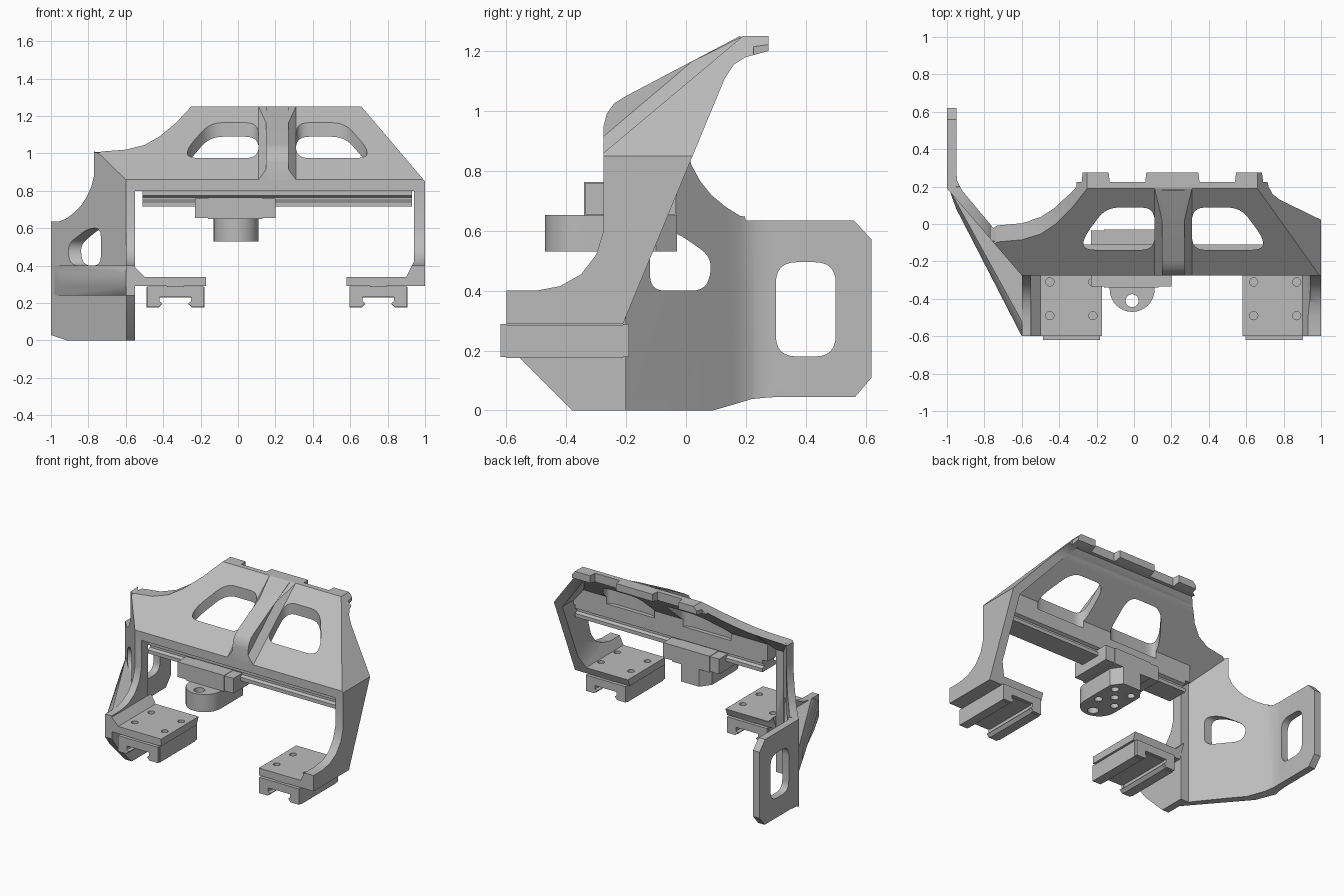
import bpy, bmesh, math
from mathutils import Vector

if "Cube" in bpy.data.objects:
    bpy.data.objects.remove(bpy.data.objects["Cube"], do_unlink=True)

grey = bpy.data.materials.new("plain grey")
grey.use_nodes = True
grey.diffuse_color = (0.5, 0.5, 0.5, 1)
grey.node_tree.nodes["Principled BSDF"].inputs["Base Color"].default_value = (0.5, 0.5, 0.5, 1)


def finish(name, bm):
    bmesh.ops.recalc_face_normals(bm, faces=bm.faces)
    mesh = bpy.data.meshes.new(name)
    bm.to_mesh(mesh)
    bm.free()
    mesh.materials.append(grey)
    ob = bpy.data.objects.new(name, mesh)
    bpy.context.collection.objects.link(ob)
    return ob


def prism(name, axis, pts, a, b):
    """Extrude a profile along an axis: x takes (y,z), y takes (x,z), z takes (x,y)."""
    place = {"x": lambda p, t: (t, p[0], p[1]),
             "y": lambda p, t: (p[0], t, p[1]),
             "z": lambda p, t: (p[0], p[1], t)}[axis]
    bm = bmesh.new()
    lo = [bm.verts.new(place(p, a)) for p in pts]
    hi = [bm.verts.new(place(p, b)) for p in pts]
    bm.faces.new(lo)
    bm.faces.new(hi)
    for i in range(len(pts)):
        j = (i + 1) % len(pts)
        bm.faces.new((lo[i], lo[j], hi[j], hi[i]))
    return finish(name, bm)


def hull(name, pts):
    bm = bmesh.new()
    for p in pts:
        bm.verts.new(p)
    bmesh.ops.convex_hull(bm, input=bm.verts)
    return finish(name, bm)


def rounded(pts, r, n=6):
    """Round every corner of a profile."""
    out = []
    for i, p in enumerate(pts):
        p, a, b = Vector(p), Vector(pts[i - 1]), Vector(pts[(i + 1) % len(pts)])
        s = p + (a - p).normalized() * min(r, (a - p).length * 0.45)
        e = p + (b - p).normalized() * min(r, (b - p).length * 0.45)
        for k in range(n + 1):
            t = k / n
            out.append(tuple(s * (1 - t) ** 2 + p * 2 * t * (1 - t) + e * t * t))
    return out


def rect(x0, x1, y0, y1):
    return [(x0, y0), (x1, y0), (x1, y1), (x0, y1)]


def circle(x, y, r, n=20):
    return [(x + r * math.cos(2 * math.pi * k / n), y + r * math.sin(2 * math.pi * k / n)) for k in range(n)]


def carve(ob, cutters, operation="DIFFERENCE"):
    for c in cutters:
        m = ob.modifiers.new("cut", "BOOLEAN")
        m.operation, m.solver, m.object = operation, "EXACT", c
    bpy.context.view_layer.update()
    ev = ob.evaluated_get(bpy.context.evaluated_depsgraph_get())
    mesh = bpy.data.meshes.new_from_object(ev)
    ob.modifiers.clear()
    ob.data = mesh
    for c in cutters:
        bpy.data.objects.remove(c, do_unlink=True)
    return ob


# Hood with both legs and foot plates, from one side profile
leg_side = [(-.6, .29), (-.6, .4), (-.5, .4), (-.42, .415), (-.35, .455), (-.3, .52), (-.275, .6),
            (-.275, .86), (.19, 1.25), (.275, 1.25), (.275, 1.2), (.2, 1.18), (.16, 1.155), (.13, 1.11), (-.21, .29)]
hood = prism("hood_and_legs", "x", leg_side, -.77, 1)
front_outline = [(-.8, 0), (1, 0), (1, .85), (.66, 1.25), (-.25, 1.25), (-.33, 1.165), (-.42, 1.09),
                 (-.5, 1.045), (-.6, 1.02), (-.73, 1.01), (-.76, .995), (-.8, .95)]
carve(hood, [prism("outline", "y", front_outline, -1, 1)], "INTERSECT")

cavity = prism("cavity", "x", [(-.11, .5), (-.11, .92), (.13, 1.125), (.2, 1.19), (.4, 1.19), (.4, .5)], -1.1, 1.1)
carve(cavity, [prism("inset", "y", [(-1.2, .4), (.94, .4), (.94, .83), (.584, 1.25), (-1.2, 1.25)], -1, 1)], "INTERSECT")
opening = [(-.55, .8), (.94, .8), (.94, .42), (.9, .34), (.58, .34), (.58, .2), (-.17, .2), (-.17, .34), (-.5, .34), (-.55, .39)]
window = [(-.27, .975), (.11, .975), (.11, 1.165), (-.15, 1.165), (-.27, 1.03)]
to_plan = lambda p: (p[0], -.275 + (p[1] - .86) * 1.19)
cuts = [cavity,
        prism("opening", "y", opening, -1, 1),
        prism("left_side", "x", [(-.2, 0), (-.2, .85), (.13, 1.125), (.5, 1.125), (.5, 0)], -1, -.55),
        prism("outer_slant", "z", [(-1.2, .42), (-.6, -.275), (-.6, -.8), (-1.2, -.8)], 0, 1.5)]
for mirror in (False, True):
    plan = [to_plan((.42 - x if mirror else x, z)) for x, z in window]
    cuts.append(prism("window", "z", rounded(plan, .07), .87, 1.5))
for a, b in ((-.9, -.28), (-.13, .06), (.35, .54), (.69, 1.2)):
    cuts.append(prism("notch", "z", [(a, .225), (b, .225), (b + .02, .4), (a - .02, .4)], 1, 1.4))
for x in (-.45, -.22, .64, .87):
    for y in (-.31, -.49):
        cuts.append(prism("bolt_hole", "z", circle(x, y, .022), .31, .37))
for x in (-.4, -.1, .2, .5, .8):
    cuts.append(prism("shelf_hole", "z", circle(x, -.235, .02), .7, .83))
carve(hood, cuts)

# Centre rib with flared base
rib_side = [(-.275, .82), (-.275, .95), (-.265, .99), (-.24, 1.025), (-.2, 1.05), (.18, 1.25), (.2, 1.22)]
prism("centre_rib", "x", rib_side, .15, .27)
flare = []
for x, lift in ((.11, 0), (.15, .055), (.27, .055), (.31, 0)):
    flare += [(x, -.275, .86 + lift), (x, .02 if lift else .19, 1.165 if lift else 1.25)]
hull("rib_flare", flare + [(.2, -.26, .84), (.2, .19, 1.22)])

# Bent side wing
wing_plan = [(-.6, -.275), (-1, .19), (-1, .62), (-.95, .62), (-.95, .28), (-.945, .23), (-.92, .18),
             (-.77, 0), (-.61, -.2), (-.55, -.2), (-.55, -.275)]
wing = prism("side_wing", "z", wing_plan, 0, 1.1)
wing_side = [(-.3, 0), (.09, 0), (.16, .02), (.22, .038), (.28, .044), (.565, .045), (.62, .11), (.62, .57), (.56, .635),
             (.2, .635), (.15, .8), (.02, 1.01), (-.09, 1.005), (-.275, .86), (-.3, .84)]
wing_front = [(-1.1, 0), (-.5, 0), (-.5, 1.1), (-.77, 1.1), (-.77, .88), (-.785, .82), (-.81, .765), (-.84, .72),
              (-.88, .68), (-.92, .65), (-.96, .635), (-1.1, .635)]
carve(wing, [prism("side", "x", wing_side, -1.2, -.4), prism("front", "y", wing_front, -1, 1)], "INTERSECT")
slot = [(.07, .4), (-.12, .4), (-.12, .6), (-.04, .6), (.09, .51)]
carve(wing, [prism("slot", "x", rounded(slot, .05), -1.2, -.4),
             prism("grip", "x", rounded(rect(.3, .5, .18, .495), .07), -1.2, -.8)])

# Flange under the wing and the stiffening ridge outside it
prism("lower_flange", "x", [(-.2, 0), (-.38, 0), (-.55, .17), (-.6, .24), (-.6, .34), (-.2, .34)], -.6, -.55)
ridge = [(-.6, -.6, .29), (-.6, -.6, .36), (-.95, .08, .29), (-.95, .08, .36)]
for z in (.24, .4):
    ridge += [(-.99, .19, z), (-.6, -.27, z), (-.6, -.52, z)]
hull("outer_ridge", ridge)

# Clamp blocks under the feet
half = [(.155, .285), (.155, .175), (.09, .175), (.07, .195), (.085, .205), (.085, .23)]
for side, cx in (("right", -.335), ("left", .75)):
    pts = [(cx + x, z) for x, z in half] + [(cx - x, z) for x, z in reversed(half)]
    block = prism(side + "_foot_block", "y", pts, -.6, -.21)
    carve(block, [prism("pin", "y", circle(cx, .257, .008, 12), -.7, -.57)])
    for y in (-.62, -.21):
        inset = [(cx + (x - cx) * .985, z + .003) for x, z in pts]
        prism(side + "_foot_end_cap", "y", inset, y, y + .02)
    prism(side + "_foot_pad", "y", rect(cx - .045, cx + .045, .28, .295), -.6, -.21)

# Guide rail below the hood
rail = [(.075, .802), (.075, .775), (.055, .765), (.055, .75), (.075, .74), (.075, .715)]
prism("guide_rail", "x", [(-.185 + y, z) for y, z in rail] + [(-.185 - y, z) for y, z in reversed(rail)], -.51, .93)

# Sliding carriage and holder
prism("carriage", "x", rect(-.34, -.03, .65, .763), -.16, .13)
for a, b in ((-.23, -.16), (.13, .2)):
    prism("carriage_end", "x", rect(-.335, -.035, .655, .76), a, b)
holder_plan = [(.11, -.35)] + [(-.01 + .12 * math.cos(t * math.pi / 16), -.35 - .12 * math.sin(t * math.pi / 16))
                              for t in range(1, 16)]
holder_plan += [(-.13, -.35), (-.13, -.1), (-.08, -.03), (.06, -.03), (.11, -.1)]
holder = prism("holder", "z", holder_plan, .53, .652)
holes = [prism("bore", "z", circle(-.01, -.41, .035), .4, .8)]
for x, y in ((-.075, -.28), (.055, -.28), (-.01, -.2), (-.075, -.12), (.055, -.12)):
    holes.append(prism("socket", "z", circle(x, y, .026), .5, .56))
carve(holder, holes)

# Smooth the curves and keep hard edges
bpy.ops.object.select_all(action="DESELECT")
for ob in bpy.context.scene.objects:
    if ob.type == "MESH" and ob.data.materials and ob.data.materials[0] == grey:
        ob.select_set(True)
        bpy.context.view_layer.objects.active = ob
bpy.ops.object.shade_smooth_by_angle(angle=math.radians(30))
